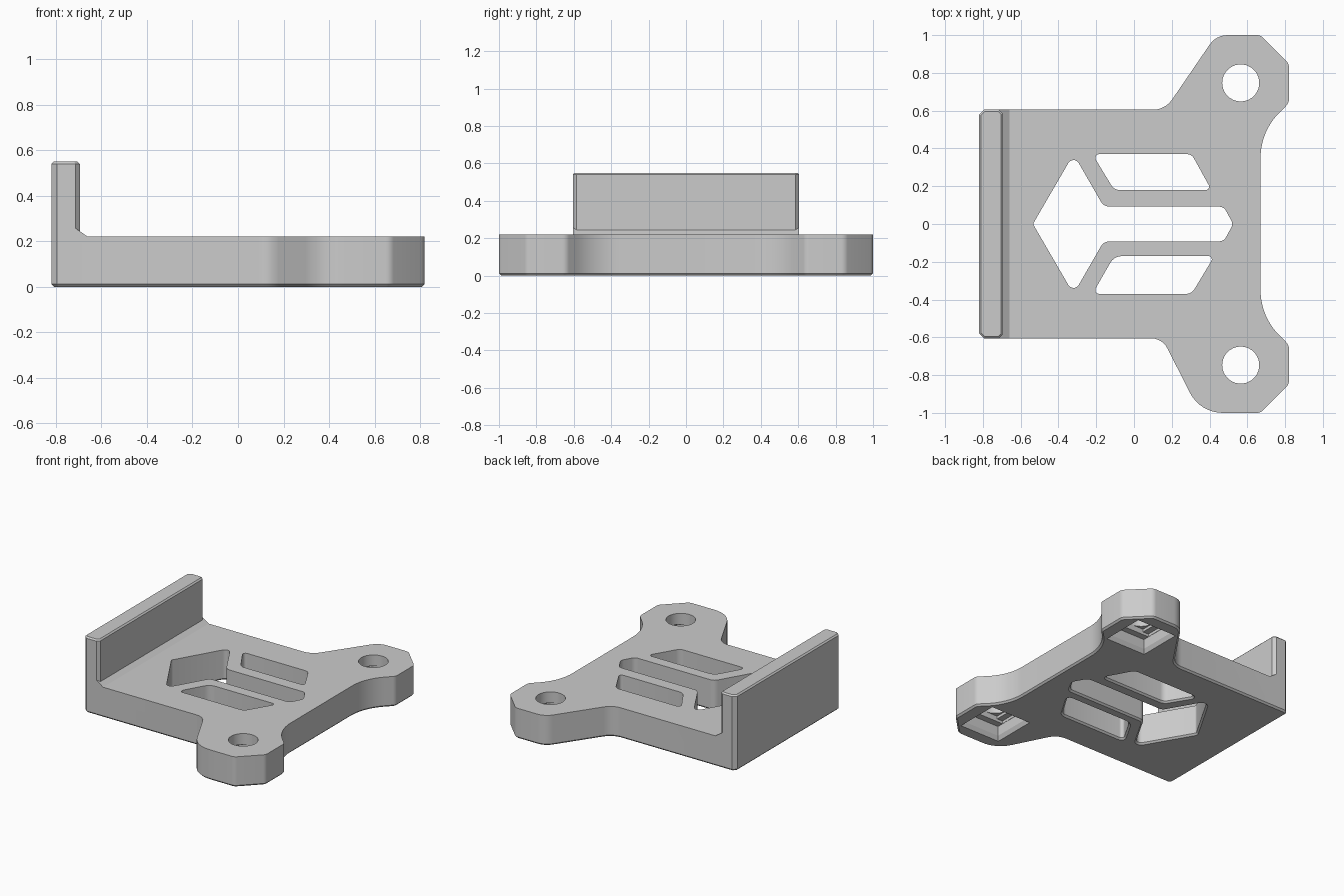
import bpy, bmesh, math
from mathutils import Vector

cube = bpy.data.objects.get("Cube")
if cube:
    bpy.data.objects.remove(cube)

grey = bpy.data.materials.new("plain_grey")
grey.use_nodes = True
grey.diffuse_color = (0.6, 0.6, 0.6, 1)
for node in grey.node_tree.nodes:
    if node.type == 'BSDF_PRINCIPLED':
        node.inputs["Base Color"].default_value = (0.6, 0.6, 0.6, 1)


def rounded(corners, seg=6):
    """Loop of (x, y, cut, [segments]) corners, each rounded with a tangent arc."""
    loop, n = [], len(corners)
    for i, c in enumerate(corners):
        p = Vector(c[:2])
        cut = c[2] if len(c) > 2 else 0
        if not cut:
            loop.append(p)
            continue
        a = (Vector(corners[i - 1][:2]) - p).normalized()
        b = (Vector(corners[(i + 1) % n][:2]) - p).normalized()
        half = a.angle(b) / 2
        centre = p + (a + b).normalized() * cut / math.cos(half)
        start, end = p + a * cut - centre, p + b * cut - centre
        sweep = start.angle_signed(end)
        steps = c[3] if len(c) > 3 else seg
        for k in range(steps + 1):
            t = -sweep * k / steps
            s, co = math.sin(t), math.cos(t)
            loop.append(centre + Vector((start.x * co - start.y * s,
                                         start.x * s + start.y * co)))
    return loop


def grow(loop, dist):
    """Offset a loop outwards by dist."""
    n = len(loop)
    area = sum(loop[i - 1].cross(loop[i]) for i in range(n))
    sign = 1 if area > 0 else -1
    out = []
    for i, p in enumerate(loop):
        e = (p - loop[i - 1]).normalized()
        f = (loop[(i + 1) % n] - p).normalized()
        n1, n2 = Vector((e.y, -e.x)) * sign, Vector((f.y, -f.x)) * sign
        out.append(p + (n1 + n2) * dist / (1 + n1.dot(n2)))
    return out


def loft(name, layers):
    """Solid through (z, loop) layers with flat ends."""
    bm = bmesh.new()
    rings = [[bm.verts.new((p[0], p[1], z)) for p in loop] for z, loop in layers]
    n = len(rings[0])
    for lo, hi in zip(rings, rings[1:]):
        for i in range(n):
            j = (i + 1) % n
            bm.faces.new((lo[i], lo[j], hi[j], hi[i]))
    bm.faces.new(rings[0][::-1])
    bm.faces.new(rings[-1])
    bmesh.ops.recalc_face_normals(bm, faces=bm.faces)
    mesh = bpy.data.meshes.new(name)
    bm.to_mesh(mesh)
    bm.free()
    mesh.materials.append(grey)
    obj = bpy.data.objects.new(name, mesh)
    bpy.context.collection.objects.link(obj)
    return obj


def combine(target, tool, operation):
    mod = target.modifiers.new(operation, 'BOOLEAN')
    mod.operation, mod.solver, mod.object = operation, 'EXACT', tool
    bpy.context.view_layer.objects.active = target
    bpy.ops.object.modifier_apply(modifier=mod.name)
    bpy.data.objects.remove(tool)


def rect(x, y, hx, hy):
    return [Vector((x + sx * hx, y + sy * hy))
            for sx, sy in ((-1, -1), (1, -1), (1, 1), (-1, 1))]


TOP, WIDE, EDGE, LIP = 0.22, 0.605, -0.82, 0.012

# Base plate with two screw ears
outline = rounded([
    (EDGE, -WIDE, 0.025, 1), (0.15, -WIDE, 0.06), (0.35, -1, 0.12, 8),
    (0.67, -1, 0.02), (0.82, -0.85, 0.02), (0.82, -0.64, 0.02),
    (0.67, -0.49, 0.14, 10), (0.67, 0.49, 0.14, 10), (0.82, 0.64, 0.02),
    (0.82, 0.85, 0.02), (0.67, 1, 0.02), (0.435, 1, 0.06),
    (0.165, WIDE, 0.065), (EDGE, WIDE, 0.025, 1)])
body = loft("bracket_body", [(0, grow(outline, -LIP)), (LIP, outline), (TOP, outline)])

# Upright end wall with chamfered corners and top
wall_loop = rounded([(EDGE, -WIDE, 0.025, 1), (-0.695, -WIDE, 0.02, 1),
                     (-0.695, WIDE, 0.02, 1), (EDGE, WIDE, 0.025, 1)])
wall = loft("end_wall", [(TOP, wall_loop), (0.54, wall_loop), (0.55, grow(wall_loop, -0.01))])
combine(body, wall, 'UNION')

# Sloped reinforcement along the foot of the wall
foot = loft("wall_foot", [(TOP, rect(-0.6925, 0, 0.0325, WIDE)),
                          (0.265, rect(-0.715, 0, 0.01, WIDE))])
for v in foot.data.vertices:
    if v.co.x < -0.7:
        v.co.x = -0.725
    elif v.co.z > TOP:
        v.co.x = -0.705
combine(body, foot, 'UNION')

# Window openings, flared slightly at the underside
arrow = [(-0.535, 0, 0.01), (-0.32, -0.37, 0.055), (-0.16, -0.092, 0.03),
         (0.475, -0.092, 0.025), (0.525, 0, 0.02), (0.475, 0.092, 0.025),
         (-0.16, 0.092, 0.03), (-0.32, 0.37, 0.055)]
upper_slot = [(-0.105, 0.18, 0.03), (0.41, 0.18, 0.03),
              (0.305, 0.37, 0.025), (-0.22, 0.37, 0.035)]
lower_slot = [(-0.22, -0.37, 0.035), (0.305, -0.37, 0.03),
              (0.425, -0.17, 0.03), (-0.105, -0.17, 0.04)]
for corners in (arrow, upper_slot, lower_slot):
    loop = rounded(corners, 5)
    cutter = loft("window_cutter", [(-LIP, grow(loop, 2 * LIP)), (LIP, loop), (0.3, loop)])
    combine(body, cutter, 'DIFFERENCE')

# Screw holes with a stepped square nut pocket beneath
HX, HY, R = 0.565, 0.747, 0.098
for side in (-1, 1):
    y = side * HY
    flare, nut = rect(HX, y, 0.17, 0.17), rect(HX, y, 0.145, 0.145)
    combine(body, loft("nut_cutter", [(-0.02, flare), (0.03, nut), (0.10, nut)]), 'DIFFERENCE')
    combine(body, loft("step_cutter", [(0.05, rect(HX, y, 0.143, R)),
                                       (0.12, rect(HX, y, 0.143, R))]), 'DIFFERENCE')
    combine(body, loft("square_cutter", [(0.06, rect(HX, y, R, R)),
                                         (0.14, rect(HX, y, R, R))]), 'DIFFERENCE')
    circle = [Vector((HX + R * math.cos(a), y + R * math.sin(a)))
              for a in (math.tau * k / 40 for k in range(40))]
    combine(body, loft("hole_cutter", [(0.07, circle), (0.3, circle)]), 'DIFFERENCE')

# Smooth arcs, crisp edges
bpy.ops.object.select_all(action='DESELECT')
body.select_set(True)
bpy.context.view_layer.objects.active = body
bpy.ops.object.shade_smooth_by_angle(angle=math.radians(25))
